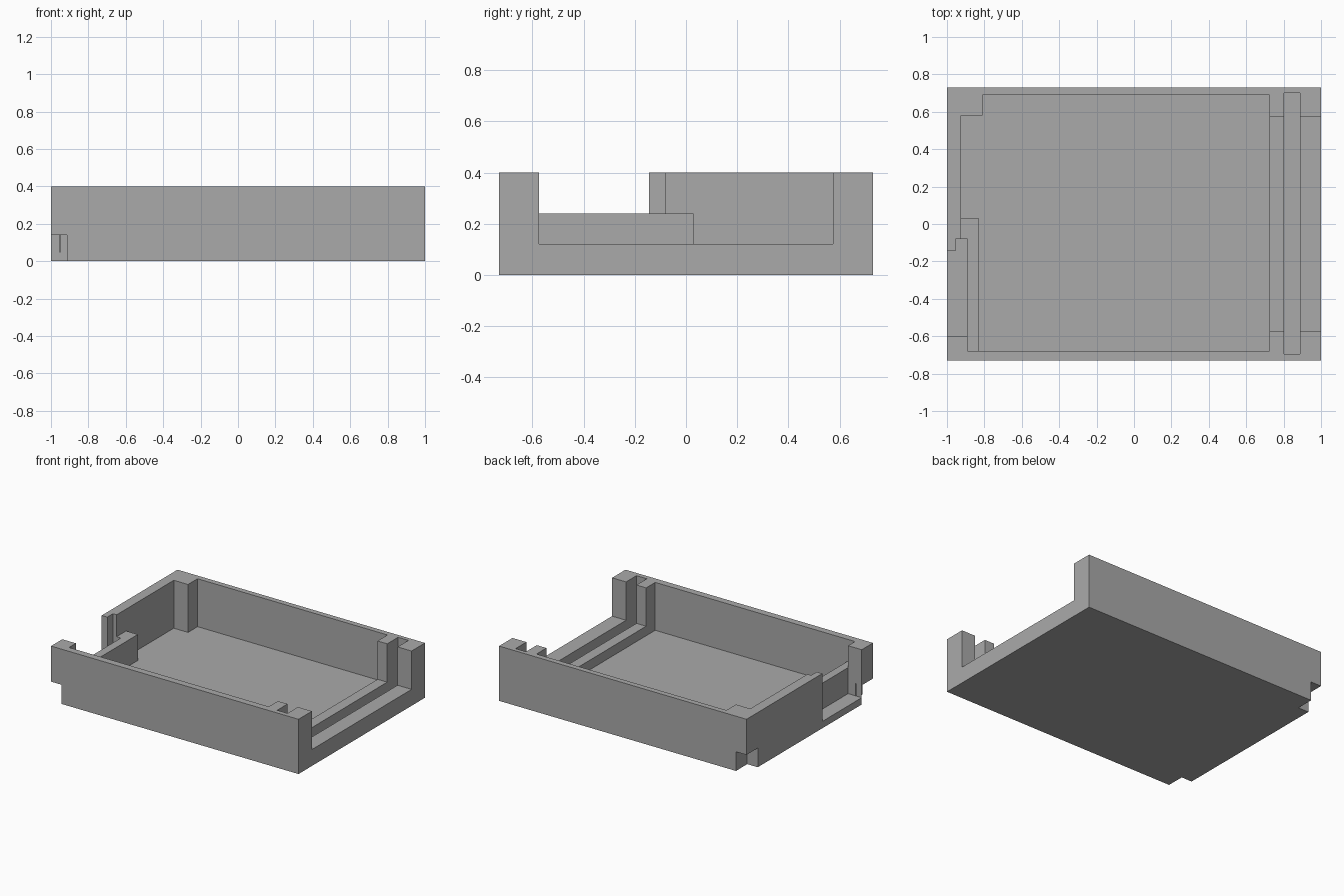
import bpy

old = bpy.data.objects.get("Cube")
if old:
    bpy.data.objects.remove(old, do_unlink=True)

# Single matte grey
grey = bpy.data.materials.new("matte_grey")
grey.use_nodes = True
colour = (0.4, 0.4, 0.4, 1)
grey.diffuse_color = colour
grey.node_tree.nodes["Principled BSDF"].inputs["Base Color"].default_value = colour

HALF_Y, HEIGHT, FLOOR, LEDGE, BLOCK = 0.73, 0.4, 0.05, 0.12, 0.24
ABOVE = 0.6


def box(name, x, y, z):
    """Axis-aligned box from (low, high) ranges."""
    spans = (x, y, z)
    bpy.ops.mesh.primitive_cube_add(size=1, location=[(a + b) / 2 for a, b in spans])
    ob = bpy.context.object
    ob.name = name
    ob.scale = [b - a for a, b in spans]
    bpy.ops.object.transform_apply(location=True, rotation=False, scale=True)
    ob.data.materials.append(grey)
    return ob


tray = box("tray", (-1, 1), (-HALF_Y, HALF_Y), (0, HEIGHT))


def combine(operation, x, y, z):
    """Cut a box from the tray, or join one to it."""
    tool = box("tool", x, y, z)
    tool.hide_render = True
    mod = tray.modifiers.new("shape", 'BOOLEAN')
    mod.operation = operation
    mod.solver = 'EXACT'
    mod.object = tool
    bpy.context.view_layer.objects.active = tray
    bpy.ops.object.modifier_apply(modifier=mod.name)
    bpy.data.objects.remove(tool, do_unlink=True)


def cut(x, y, z):
    combine('DIFFERENCE', x, y, z)


def join(x, y, z):
    combine('UNION', x, y, z)


# Main cavity and the stepped opening in the right wall
cut((-0.925, 0.725), (-0.68, 0.69), (FLOOR, ABOVE))
cut((-1.1, -0.9), (-0.6, -0.145), (FLOOR, ABOVE))
cut((-0.955, -0.9), (-0.6, -0.08), (FLOOR, ABOVE))

# Corner posts and the low hooked rail beside the opening
join((-0.95, -0.81), (0.58, 0.71), (0.02, HEIGHT))
join((-0.95, -0.89), (-0.7, -0.6), (0.02, HEIGHT))
join((-0.89, -0.83), (-0.7, 0.03), (0.02, BLOCK))
join((-0.94, -0.83), (-0.08, 0.03), (0.02, BLOCK))

# Notches under the two right corners
for y in ((-0.9, -0.6), (0.6, 0.9)):
    cut((-1.1, -0.915), y, (-0.1, 0.14))

# Wide opening in the left wall and the panel slot across it
cut((0.7, 1.1), (-0.575, 0.575), (LEDGE, ABOVE))
cut((0.803, 0.887), (-0.695, 0.7), (FLOOR, ABOVE))

bpy.ops.object.select_all(action='DESELECT')
tray.select_set(True)
bpy.context.view_layer.objects.active = tray
bpy.ops.object.shade_flat()
